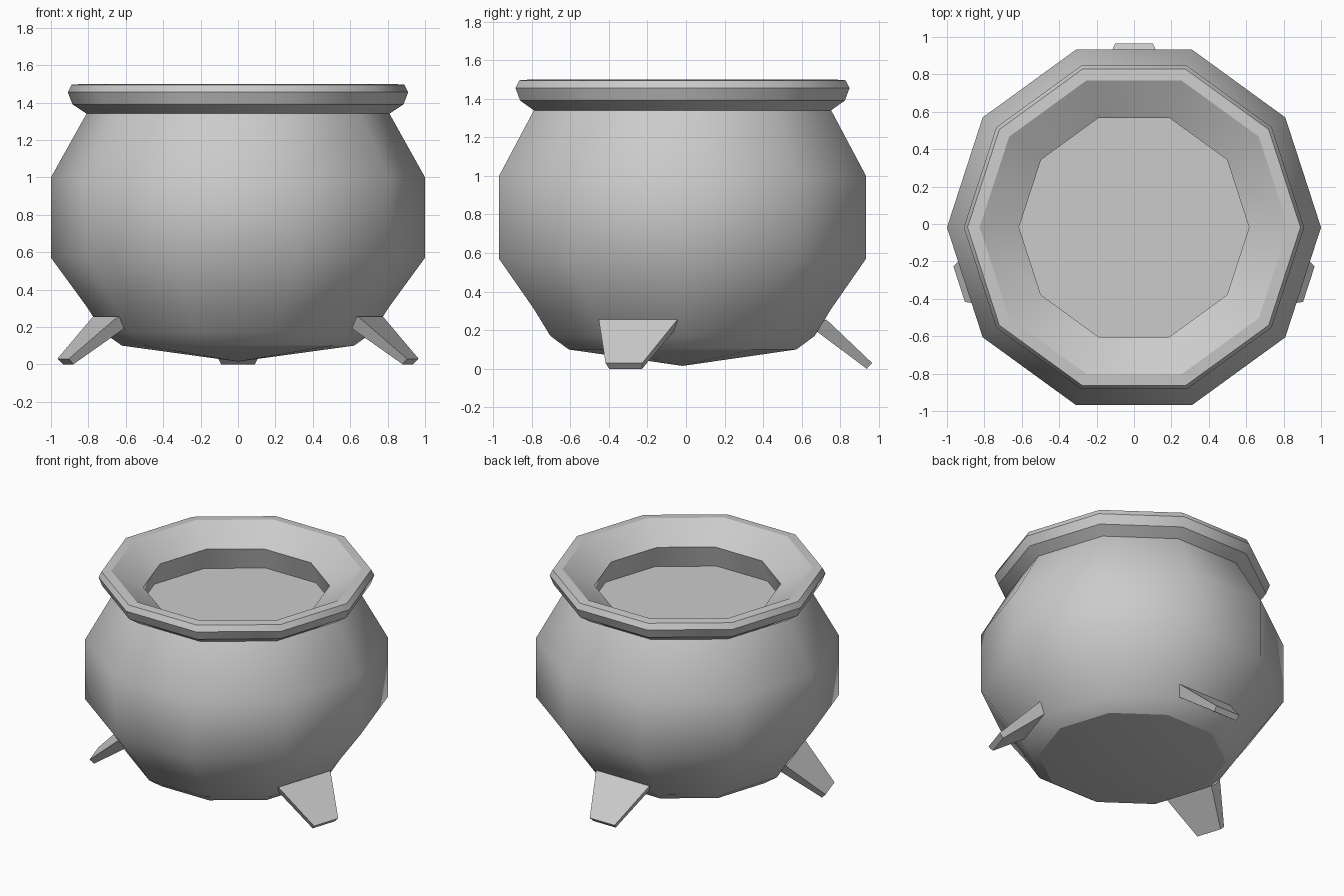
import bpy, bmesh
from math import cos, sin, pi, radians

if "Cube" in bpy.data.objects:
    bpy.data.objects.remove(bpy.data.objects["Cube"])

SIDES = 10
CY = -0.018  # pot axis sits slightly forward


def finish(name, bm, fix=True):
    if fix:
        bmesh.ops.recalc_face_normals(bm, faces=bm.faces)
    me = bpy.data.meshes.new(name)
    bm.to_mesh(me)
    bm.free()
    ob = bpy.data.objects.new(name, me)
    bpy.context.collection.objects.link(ob)
    return ob


def revolve(name, profile, sharp_rings=(), cap_end=False, closed=False):
    """Ten-sided lathe of (radius, z) points; rings in sharp_rings get hard edges."""
    bm = bmesh.new()
    rings = []
    for r, z in profile:
        if r == 0:
            rings.append([bm.verts.new((0, CY, z))] * SIDES)
        else:
            rings.append([bm.verts.new((r * cos(2 * pi * i / SIDES),
                                        CY + r * sin(2 * pi * i / SIDES), z))
                          for i in range(SIDES)])
    pairs = list(zip(rings, rings[1:]))
    if closed:
        pairs.append((rings[-1], rings[0]))
    for a, b in pairs:
        for i in range(SIDES):
            j = (i + 1) % SIDES
            quad = list(dict.fromkeys((a[i], a[j], b[j], b[i])))
            bm.faces.new(quad).smooth = True
    if cap_end:
        bm.faces.new(rings[-1])
    for k in sharp_rings:
        for i in range(SIDES):
            e = bm.edges.get((rings[k][i], rings[k][(i + 1) % SIDES]))
            if e:
                e.smooth = False
    # lathe faces already point outward for a bottom-to-top profile
    return finish(name, bm, fix=False)


# Rounded pot belly with shallow pointed base
revolve("pot_body", [(0, 0.015), (0.62, 0.10), (0.72, 0.17), (0.81, 0.31),
                     (1.0, 0.57), (1.0, 1.0), (0.81, 1.34)], sharp_rings=[1])

# Flared rim, funnel lip, inner neck and flat contents surface
revolve("rim_and_contents", [(0.81, 1.34), (0.885, 1.39), (0.91, 1.455),
                             (0.89, 1.495), (0.825, 1.50), (0.615, 1.38),
                             (0.66, 1.22)],
        sharp_rings=range(7), cap_end=True)


# Tapered wedge legs, centred on flat sides of the pot
def leg(name, angle):
    c, s = cos(radians(angle)), sin(radians(angle))
    # (radial distance, height, half width): outer top, outer tip, inner tip, inner top
    section = [(0.745, 0.256, 0.215), (0.983, 0.03, 0.10),
               (0.955, 0.0, 0.09), (0.66, 0.22, 0.19)]
    bm = bmesh.new()
    sides = [[bm.verts.new((r * c - k * w * s, CY + r * s + k * w * c, z))
              for r, z, w in section] for k in (-1, 1)]
    for side in sides:
        bm.faces.new(side)
    for i in range(4):
        j = (i + 1) % 4
        bm.faces.new((sides[0][i], sides[0][j], sides[1][j], sides[1][i]))
    return finish(name, bm)


leg("back_leg", 90)
leg("right_leg", -18)
leg("left_leg", 198)
